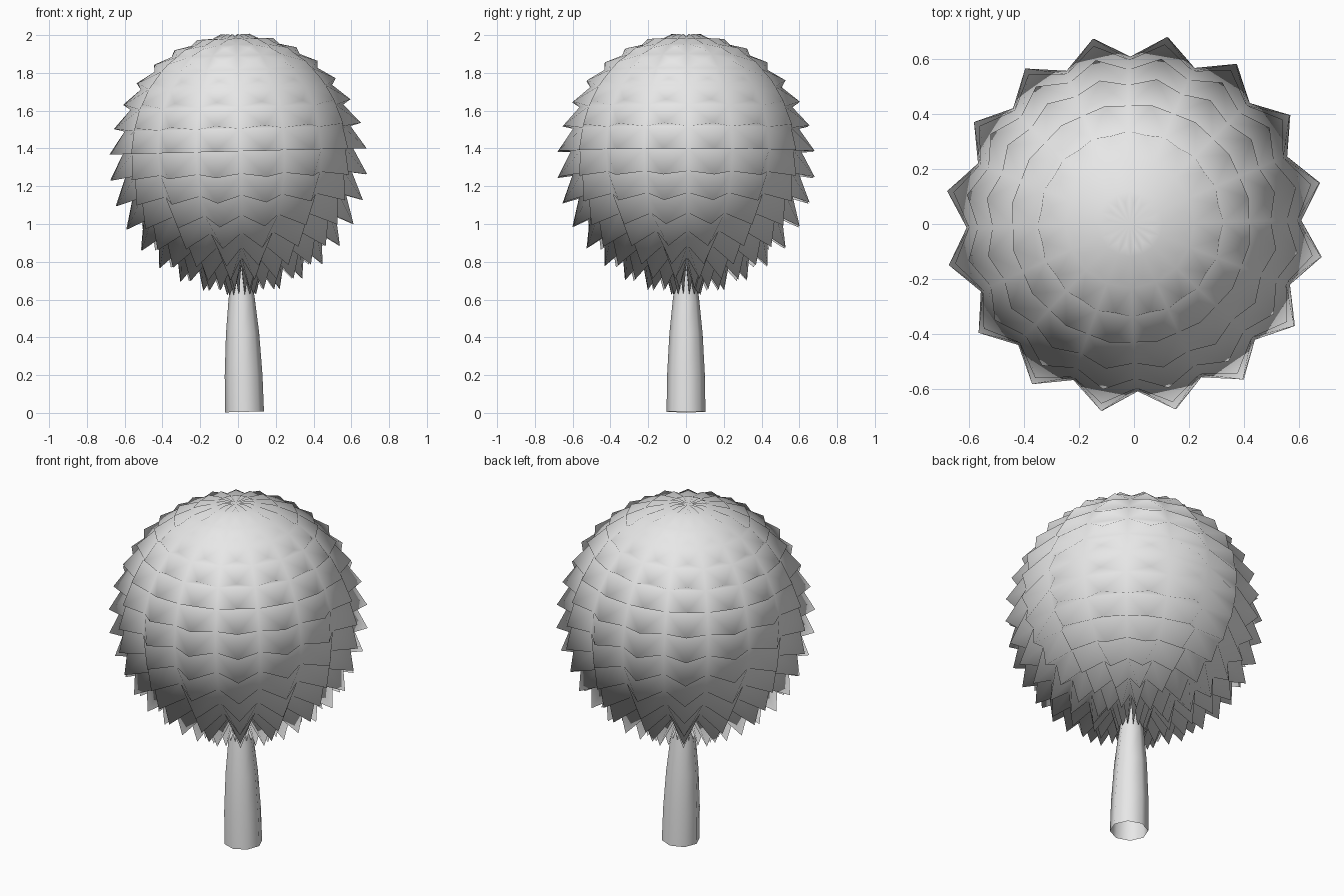
import bpy, bmesh
from math import cos, sin, tau
from mathutils import Matrix, Vector

cube = bpy.data.objects.get("Cube")
if cube:
    bpy.data.objects.remove(cube, do_unlink=True)

CENTRE = Vector((0, 0, 1.385))   # middle of the crown
LEAN = Matrix.Rotation(-0.025, 4, 'Y') @ Matrix.Rotation(0.022, 4, 'Z')

mat = bpy.data.materials.new("pale_grey")
mat.use_nodes = True
grey = (0.8, 0.8, 0.8, 1)
mat.diffuse_color = grey
mat.node_tree.nodes["Principled BSDF"].inputs["Base Color"].default_value = grey


def finish(bm, name):
    """Lean the part about the crown centre and link it, smooth shaded."""
    bm.transform(Matrix.Translation(CENTRE) @ LEAN)
    for f in bm.faces:
        f.smooth = True
    mesh = bpy.data.meshes.new(name)
    bm.to_mesh(mesh)
    bm.free()
    mesh.materials.append(mat)
    obj = bpy.data.objects.new(name, mesh)
    bpy.context.scene.collection.objects.link(obj)


# Crown: a sphere whose every face is drawn out to a drooping leaf tip
bm = bmesh.new()
bmesh.ops.create_uvsphere(bm, u_segments=16, v_segments=16, radius=0.61)
tips = bmesh.ops.poke(bm, faces=bm.faces[:])["verts"]
for v in tips:
    v.co = v.co.normalized() * 0.695 + Vector((0, 0, -0.07))
finish(bm, "crown")

# Trunk: open tapered tube
SIDES = 8
profile = [(0.103, 0.005), (0.1, 0.2), (0.088, 0.42), (0.07, 0.6), (0.052, 0.74), (0.04, 0.85)]
bm = bmesh.new()
rings = [[bm.verts.new((r * cos(tau * i / SIDES), r * sin(tau * i / SIDES), z - CENTRE.z))
          for i in range(SIDES)] for r, z in profile]
for low, high in zip(rings, rings[1:]):
    for i in range(SIDES):
        j = (i + 1) % SIDES
        bm.faces.new((low[i], low[j], high[j], high[i]))
finish(bm, "trunk")
